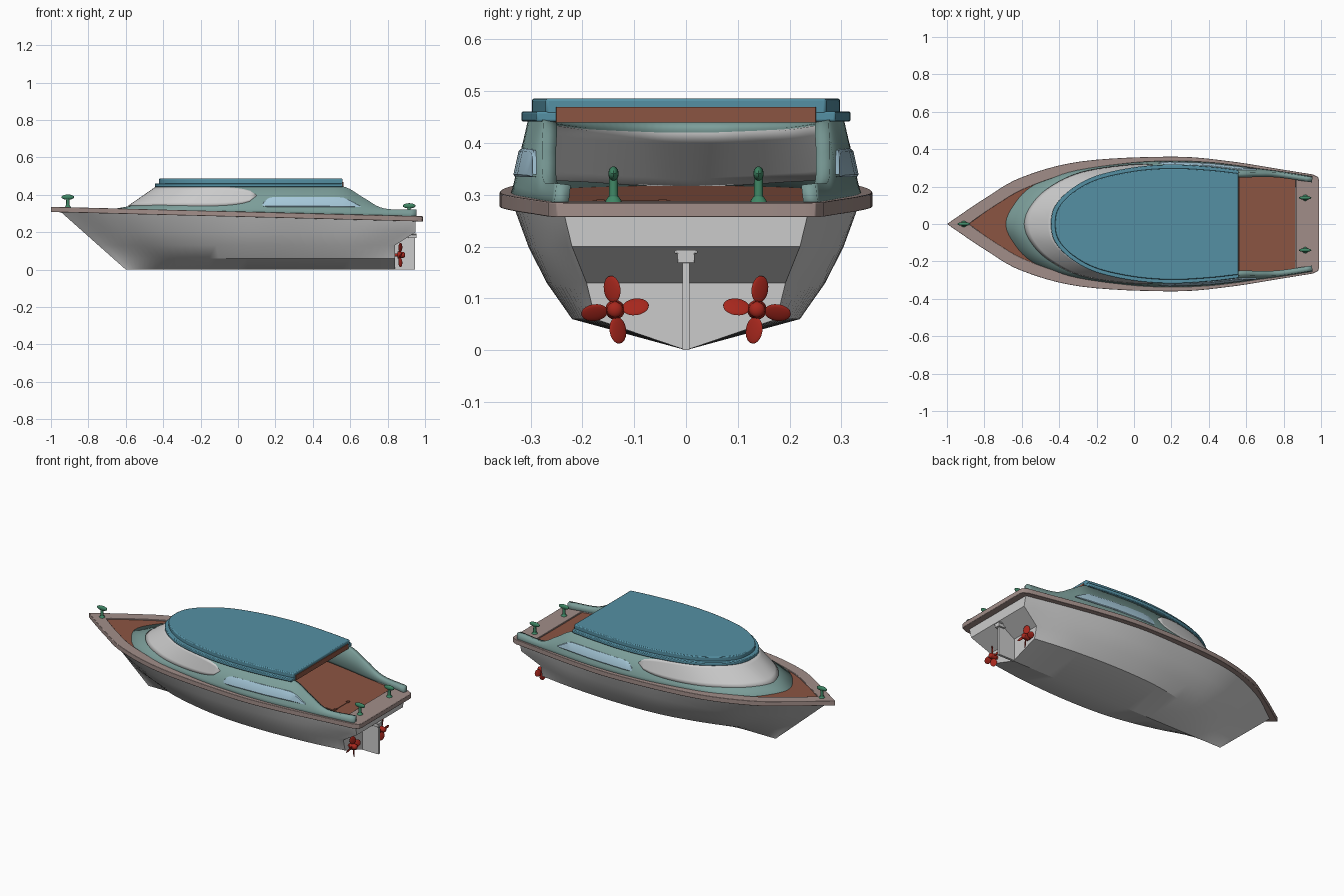
import bpy, bmesh, math
from mathutils import Vector, Matrix

if "Cube" in bpy.data.objects:
    bpy.data.objects.remove(bpy.data.objects["Cube"])


def material(name, rgb):
    m = bpy.data.materials.new(name)
    m.diffuse_color = (*rgb, 1)
    m.use_nodes = True
    m.node_tree.nodes["Principled BSDF"].inputs["Base Color"].default_value = m.diffuse_color
    return m


TEAL = material("teal_paint", (.20, .34, .32))
BLUE = material("roof_blue", (.09, .28, .37))
WOOD = material("brown_deck", (.26, .09, .055))
RAIL = material("rail_paint", (.36, .27, .25))
GLASS = material("window_blue", (.38, .58, .70))
SCREEN = material("screen_white", (.62, .62, .61))
RED = material("propeller_red", (.38, .02, .012))
GREEN = material("cleat_green", (.05, .24, .13))


def finish(name, bm, mat=None, normals=True, bevel=0, solid=None):
    bmesh.ops.remove_doubles(bm, verts=bm.verts, dist=1e-4)
    if normals:
        bmesh.ops.recalc_face_normals(bm, faces=bm.faces)
    me = bpy.data.meshes.new(name)
    bm.to_mesh(me)
    bm.free()
    ob = bpy.data.objects.new(name, me)
    bpy.context.collection.objects.link(ob)
    if mat:
        me.materials.append(mat)
    if solid:
        s = ob.modifiers.new("thickness", 'SOLIDIFY')
        s.thickness, s.offset = solid
    if bevel:
        b = ob.modifiers.new("bevel", 'BEVEL')
        b.width, b.segments = bevel, 2
    bpy.ops.object.select_all(action='DESELECT')
    ob.select_set(True)
    bpy.context.view_layer.objects.active = ob
    bpy.ops.object.shade_smooth_by_angle(angle=math.radians(32))
    return ob


def spline(pts, n=6):
    p = [Vector(q) for q in pts]
    p = [2 * p[0] - p[1]] + p + [2 * p[-1] - p[-2]]
    out = []
    for a, b, c, d in zip(p, p[1:], p[2:], p[3:]):
        for k in range(n):
            t = k / n
            out.append(.5 * (2 * b + (c - a) * t + (2 * a - 5 * b + 4 * c - d) * t * t
                             + (3 * b - a - 3 * c + d) * t ** 3))
    return out + [p[-2]]


def full(half):
    # port rear -> bow -> starboard rear
    return list(reversed(half)) + [(p[0], -p[1], *p[2:]) for p in half[1:]]


def loft(bm, rows, closed=False):
    vs = [[bm.verts.new(p) for p in r] for r in rows]
    pairs = list(zip(vs, vs[1:])) + ([(vs[-1], vs[0])] if closed else [])
    for a, b in pairs:
        for i in range(len(a) - 1):
            bm.faces.new((a[i], a[i + 1], b[i + 1], b[i]))
    return vs


def slab(name, outline, z0, z1, mat, bevel=0):
    # closed outline extruded between two height functions of x
    bm = bmesh.new()
    lo = [bm.verts.new((p[0], p[1], z0(p[0]))) for p in outline]
    hi = [bm.verts.new((p[0], p[1], z1(p[0]))) for p in outline]
    bm.faces.new(lo)
    bm.faces.new(hi)
    for i in range(len(lo)):
        j = (i + 1) % len(lo)
        bm.faces.new((lo[i], lo[j], hi[j], hi[i]))
    return finish(name, bm, mat, bevel=bevel)


def rail_z(x):
    return .282 - .0255 * x


# hull: five longitudinal lines lofted, mirrored, closed by a stepped transom
keel = [(x, 0, 0) for x in (-.6, -.5, -.3, 0, .3, .6, .84)]
chine = [(-.668, 0, .06), (-.5, .06, .06), (-.3, .14, .06), (0, .205, .06), (.3, .22, .06), (.6, .205, .06), (.84, .175, .06)]
mid = [(-.747, 0, .13), (-.57, .10, .13), (-.35, .195, .13), (0, .258, .13), (.3, .268, .13), (.6, .245, .13), (.84, .192, .13)]
upper = [(-.826, 0, .2), (-.62, .14, .2), (-.38, .24, .2), (0, .295, .2), (.3, .302, .2), (.64, .27, .2), (.95, .22, .2)]
sheer = [(x, y, rail_z(x) + .004) for x, y in
         ((-.95, 0), (-.72, .16), (-.42, .28), (0, .326), (.3, .33), (.66, .285), (.95, .235))]
bm = bmesh.new()
lines = [spline(r) for r in (sheer, upper, mid, chine, keel)]
lines += [[(p[0], -p[1], p[2]) for p in r] for r in reversed(lines[:4])]
vs = loft(bm, lines)
for k in range(3):
    bm.faces.new((vs[k][-1], vs[k + 1][-1], vs[7 - k][-1], vs[8 - k][-1]))
bm.faces.new((vs[3][-1], vs[4][-1], vs[5][-1]))
finish("hull", bm)

# gunwale rail, widening into the stern plate
outer = [(-1, 0), (-.8, .135), (-.6, .25), (-.28, .335), (.2, .36), (.5, .337), (.8, .29), (.955, .265)]
inner = [(-.885, 0), (-.74, .1), (-.56, .2), (-.25, .29), (.2, .315), (.5, .295), (.8, .25), (.865, .24)]
outer = full([tuple(p) for p in spline(outer)] + [(.985, .25), (.99, .23), (.99, 0)])
inner = full([tuple(p) for p in spline(inner)] + [(.865, .238), (.865, .23), (.865, 0)])
bm = bmesh.new()
loft(bm, [[(x, y, rail_z(x) + dz) for x, y in ring]
          for ring, dz in ((outer, 0), (outer, .028), (inner, .028), (inner, 0))], closed=True)
finish("gunwale_rail", bm, RAIL, bevel=.005)

# deck and cockpit floor, with hatch
slab("deck", [(x * .998, y * 1.02) for x, y in inner[1:]],
     lambda x: rail_z(x) + .008, lambda x: rail_z(x) + .021, WOOD)
slab("floor_hatch", [(.69, -.03), (.77, -.03), (.77, -.18), (.69, -.18)],
     lambda x: rail_z(x) + .015, lambda x: rail_z(x) + .024, WOOD)
for y in (-.045, -.165):
    slab("hatch_hinge", [(.762, y - .008), (.775, y - .008), (.775, y + .008), (.762, y + .008)],
         lambda x: rail_z(x) + .015, lambda x: rail_z(x) + .028, WOOD)

# cabin: base, ledge and roof lines
base = [(-.69, 0), (-.655, .09), (-.56, .195), (-.38, .278), (-.05, .328), (.2, .34),
        (.4, .333), (.56, .315), (.67, .298), (.78, .283), (.955, .256)]
base = [(x, y, rail_z(x) + .02) for x, y in base]
ledge = [(-.585, 0, .338), (-.56, .09, .338), (-.47, .19, .335), (-.3, .275, .33), (-.02, .32, .325), (.2, .333, .32),
         (.4, .325, .315), (.56, .307, .31), (.67, .293, .305), (.78, .28, .3), (.955, .253, .295)]
top = [(-.43, 0, .445), (-.41, .09, .445), (-.33, .175, .445), (-.2, .245, .445), (0, .29, .445), (.2, .305, .445),
       (.4, .295, .445), (.56, .277, .445), (.67, .278, .385), (.78, .275, .327), (.955, .25, .322)]
N = 6
rows = [spline(full(r), N) for r in (base, ledge, top)]
bm = bmesh.new()
loft(bm, rows)
finish("cabin_walls", bm, TEAL, normals=False, solid=(.028, -1))

# wraparound windscreen with rounded rear ends
centre = 10 * N
reach = 27
grid = []
for j in range(7):
    row = []
    for i in range(-reach, reach + 1):
        e = max(0, (abs(i) - reach + 7) / 7)
        s = math.sqrt(max(0, 1 - e * e)) * .96 + .04
        v0, v1 = .6 - (.6 - .1 * min(1, abs(i) / 15)) * s, .6 + .38 * s
        row.append(rows[1][centre + i].lerp(rows[2][centre + i], v0 + (v1 - v0) * j / 6))
    grid.append(row)
bm = bmesh.new()
loft(bm, grid)
finish("windscreen", bm, SCREEN, normals=False, solid=(.036, -.78))


# side windows lying on the cabin walls
def wall_y(x, z):
    for a, b in zip(ledge, ledge[1:]):
        if a[0] <= x <= b[0]:
            return a[1] + (b[1] - a[1]) * (x - a[0]) / (b[0] - a[0]) - .22 * (z - .315)


for side, label in ((-1, "right"), (1, "left")):
    cols = [(.132, .342, .350), (.14, .336, .365), (.165, .335, .383), (.19, .335, .388), (.3, .335, .389),
            (.4, .335, .389), (.5, .334, .388), (.56, .334, .386), (.6, .334, .371), (.64, .334, .347), (.655, .335, .339)]
    bm = bmesh.new()
    loft(bm, [[(x, side * (wall_y(x, a + (b - a) * k) + d), a + (b - a) * k) for x, a, b in cols]
              for k, d in ((0, -.006), (0, .003), (.08, .006), (.92, .006), (1, .003), (1, -.006))], closed=True)
    finish(label + "_side_window", bm, GLASS)


# roof: wide rim, inset upper panel, brown ceiling showing at the back
def roof_outline(grow):
    return [(p[0] - grow * max(0, (.56 - p[0])), p[1] * (1 + 3 * grow)) for p in spline(full(top[:8]), 6)]


slab("roof_rim", roof_outline(.014), lambda x: .441, lambda x: .461, BLUE, .004)
slab("roof_panel", roof_outline(-.008), lambda x: .455, lambda x: .486, BLUE, .005)
slab("ceiling", [(x + .004, y) for x, y in roof_outline(-.032)], lambda x: .439, lambda x: .469, WOOD)


def tube(bm, a, b, r1, r2, seg=16):
    a, b = Vector(a), Vector(b)
    m = Matrix.Translation((a + b) / 2) @ (b - a).to_track_quat('Z', 'Y').to_matrix().to_4x4()
    bmesh.ops.create_cone(bm, cap_ends=True, segments=seg, radius1=r1, radius2=r2, depth=(b - a).length, matrix=m)


def ball(bm, loc, scale, rot=Matrix()):
    bmesh.ops.create_uvsphere(bm, u_segments=16, v_segments=10, radius=1,
                              matrix=rot @ Matrix.Translation(loc) @ Matrix.Diagonal((*scale, 1)))


# mooring cleats
for name, x, y in (("bow_cleat", -.91, 0), ("left_stern_cleat", .915, .14), ("right_stern_cleat", .915, -.14)):
    z = rail_z(x) + .026
    bm = bmesh.new()
    tube(bm, (x, y, z), (x, y, z + .012), .018, .01)
    tube(bm, (x, y, z + .01), (x, y, z + .052), .009, .008)
    ball(bm, (x, y, z + .056), (.034, .010, .014))
    finish(name, bm, GREEN)

# four-bladed propellers
for side, label in ((-1, "right"), (1, "left")):
    bm = bmesh.new()
    tube(bm, (.83, 0, 0), (.86, 0, 0), .009, .009)
    tube(bm, (.853, 0, 0), (.884, 0, 0), .019, .015)
    ball(bm, (.884, 0, 0), (.010, .015, .015))
    for k in range(4):
        spin = Matrix.Rotation(math.radians(90 * k - 8 * side), 4, 'X')
        pitch = Matrix.Translation((.868, 0, .04)) @ Matrix.Rotation(math.radians(32 * side), 4, 'Z')
        ball(bm, (0, 0, 0), (.004, .019, .026), spin @ pitch)
    bmesh.ops.translate(bm, verts=bm.verts, vec=(0, side * .137, .078))
    finish(label + "_propeller", bm, RED)

# rudder and its bracket
bm = bmesh.new()
side_profile = [(.838, 0), (.945, 0), (.945, .185), (.925, .185), (.838, .13)]
loft(bm, [[(x, y, z) for x, z in side_profile + side_profile[:1]] for y in (-.007, .007)])
bmesh.ops.remove_doubles(bm, verts=bm.verts, dist=1e-4)
bmesh.ops.holes_fill(bm, edges=bm.edges)
finish("rudder", bm)
for name, w, z0, z1 in (("rudder_bracket", .017, .168, .192), ("rudder_bracket_cap", .022, .186, .193)):
    slab(name, [(.91, -w), (.955, -w), (.955, w), (.91, w)], lambda x: z0, lambda x: z1, None, .002)
